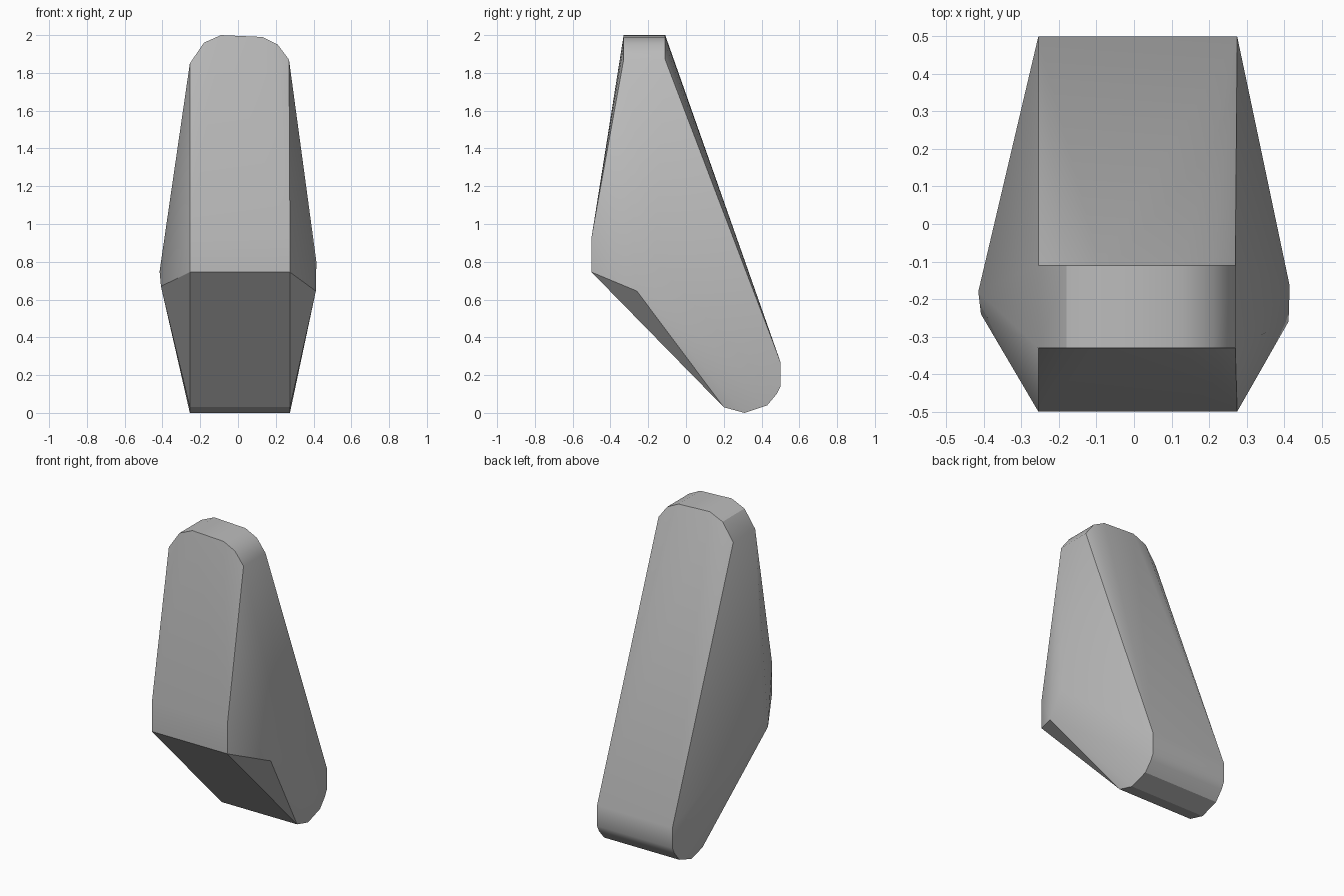
import bpy, bmesh, math

cube = bpy.data.objects.get("Cube")
if cube:
    bpy.data.objects.remove(cube, do_unlink=True)

# Plain grey stone
stone = bpy.data.materials.new("grey_stone")
stone.use_nodes = True
colour = (0.5, 0.5, 0.5, 1)
stone.diffuse_color = colour
stone.node_tree.nodes["Principled BSDF"].inputs["Base Color"].default_value = colour

# Rounded crown as an (x, z) arch, swept from front to back
crown = [(-0.255, 1.85), (-0.18, 1.96), (-0.09, 2.0), (0.13, 1.99), (0.21, 1.95), (0.27, 1.87)]
points = [(x, y, z) for x, z in crown for y in (-0.33, -0.11)]

# Front ridge and rounded foot as a (y, z) profile, swept across the width
profile = [(-0.5, 0.93), (-0.5, 0.745), (0.2, 0.03), (0.31, 0.0),
           (0.43, 0.04), (0.48, 0.1), (0.5, 0.14), (0.5, 0.27)]
points += [(x, y, z) for y, z in profile for x in (-0.255, 0.275)]

# Bulging corners on the two flanks
points += [(0.412, -0.26, 0.645), (0.415, -0.165, 0.8),
           (-0.408, -0.24, 0.67), (-0.415, -0.18, 0.75)]

# Wrap a convex skin around the corners
bm = bmesh.new()
for p in points:
    bm.verts.new(p)
hull = bmesh.ops.convex_hull(bm, input=bm.verts)
loose = {v for v in hull["geom_interior"] + hull["geom_unused"] if isinstance(v, bmesh.types.BMVert)}
bmesh.ops.delete(bm, geom=list(loose), context="VERTS")
bmesh.ops.recalc_face_normals(bm, faces=bm.faces)

mesh = bpy.data.meshes.new("boulder")
bm.to_mesh(mesh)
bm.free()
mesh.materials.append(stone)
boulder = bpy.data.objects.new("boulder", mesh)
bpy.context.collection.objects.link(boulder)

# Soft facets with crisp main edges
bpy.context.view_layer.objects.active = boulder
boulder.select_set(True)
bpy.ops.object.shade_smooth_by_angle(angle=math.radians(30))
